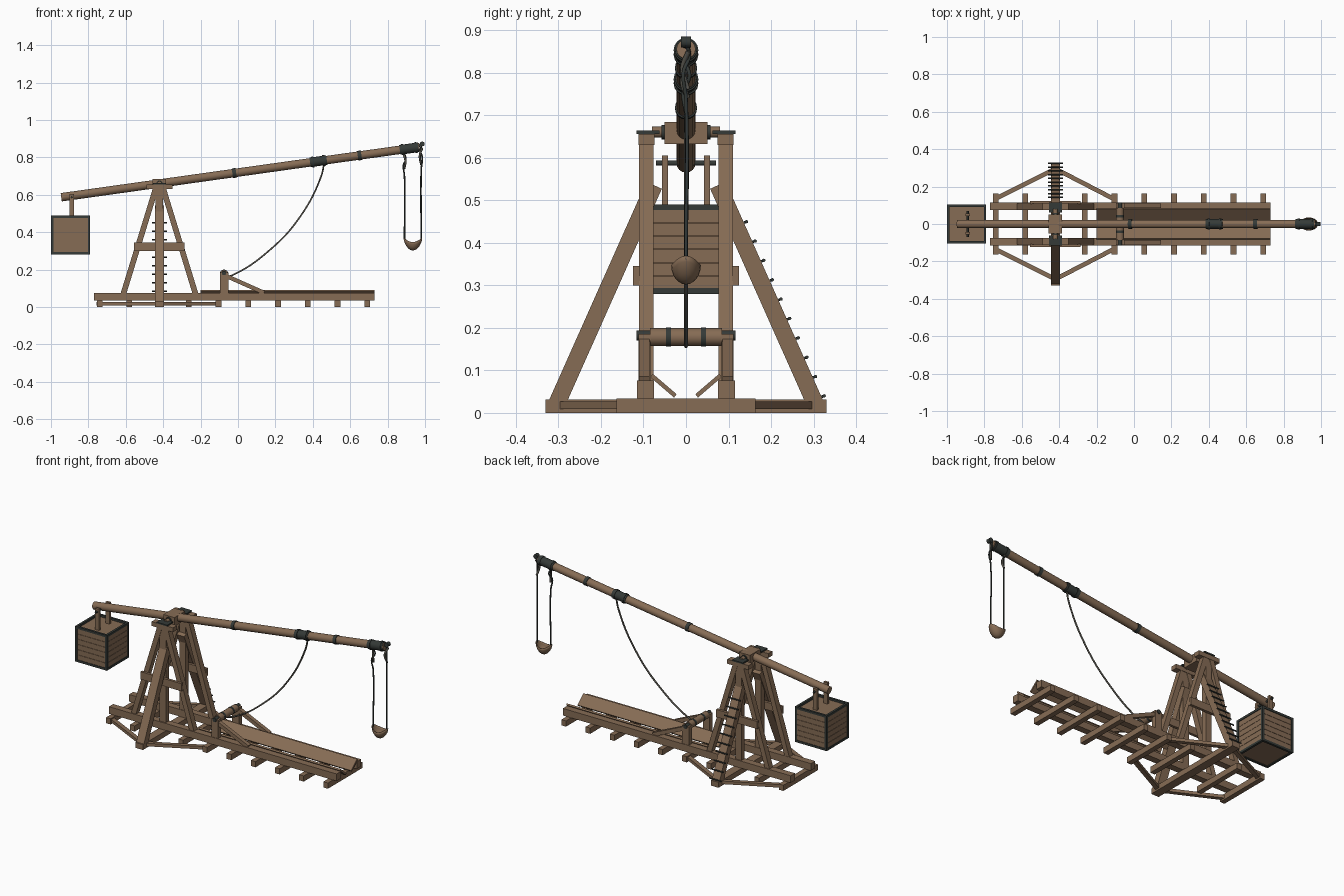
import bpy, bmesh, math
from mathutils import Vector, Matrix

if "Cube" in bpy.data.objects:
    bpy.data.objects.remove(bpy.data.objects["Cube"])


def material(name, rgb):
    m = bpy.data.materials.new(name)
    m.use_nodes = True
    m.diffuse_color = (*rgb, 1)
    m.node_tree.nodes["Principled BSDF"].inputs["Base Color"].default_value = (*rgb, 1)
    return m


WOOD = material("brown wood", (0.24, 0.15, 0.09))
IRON = material("dark iron", (0.035, 0.042, 0.038))
ROPE = material("grey rope", (0.09, 0.085, 0.07))


def finish(name, bm, mat):
    bmesh.ops.recalc_face_normals(bm, faces=bm.faces)
    mesh = bpy.data.meshes.new(name)
    bm.to_mesh(mesh)
    bm.free()
    mesh.materials.append(mat)
    ob = bpy.data.objects.new(name, mesh)
    bpy.context.collection.objects.link(ob)
    return ob


def aligned(a, b):
    """Frame at the middle of a-b: x is sideways, z runs along the part."""
    a, b = Vector(a), Vector(b)
    d = (b - a).normalized()
    side = d.cross(Vector((0, 0, 1)))
    side = side.normalized() if side.length > 1e-4 else Vector((0, 1, 0))
    rot = Matrix((side, d.cross(side), d)).transposed().to_4x4()
    return Matrix.Translation((a + b) / 2) @ rot, (b - a).length


def beam(name, a, b, wide, thick, mat=WOOD):
    m, length = aligned(a, b)
    bm = bmesh.new()
    bmesh.ops.create_cube(bm, size=1, matrix=m @ Matrix.Diagonal((wide, thick, length, 1)))
    return finish(name, bm, mat)


def box(name, lo, hi, mat=WOOD):
    lo, hi = Vector(lo), Vector(hi)
    bm = bmesh.new()
    bmesh.ops.create_cube(bm, size=1, matrix=Matrix.Translation((lo + hi) / 2)
                          @ Matrix.Diagonal((*(hi - lo), 1)))
    return finish(name, bm, mat)


def rod(name, a, b, r, mat=WOOD, sides=16):
    m, length = aligned(a, b)
    bm = bmesh.new()
    bmesh.ops.create_cone(bm, cap_ends=True, segments=sides, radius1=r, radius2=r,
                          depth=length, matrix=m)
    for f in bm.faces:
        f.smooth = len(f.verts) == 4
    return finish(name, bm, mat)


def rope(name, points, r, mat=ROPE):
    cu = bpy.data.curves.new(name, "CURVE")
    cu.dimensions = "3D"
    cu.bevel_depth, cu.bevel_resolution, cu.resolution_u = r, 1, 6
    cu.use_fill_caps = True
    sp = cu.splines.new("BEZIER")
    sp.bezier_points.add(len(points) - 1)
    for p, co in zip(sp.bezier_points, points):
        p.co = co
        p.handle_left_type = p.handle_right_type = "AUTO"
    cu.materials.append(mat)
    bpy.context.collection.objects.link(bpy.data.objects.new(name, cu))


AX = -0.42          # axle position along the base


def arm_at(x, dy=0, dz=0):
    return (x, dy, 0.587 + 0.14 * (x + 0.945) + dz)


# Base cross bars
for i in range(10):
    x = -0.74 + 0.159 * i
    if i == 2:
        box("long_cross_bar", (AX - 0.025, -0.33, 0), (AX + 0.025, 0.33, 0.032))
    else:
        box("cross_bar", (x - 0.015, -0.163, 0), (x + 0.015, 0.163, 0.034))

# Parts that repeat on both sides
for side, s in (("left", 1), ("right", -1)):
    def y(v):
        return v * s

    def sbox(name, x0, x1, y0, y1, z0, z1, mat=WOOD):
        a, b = sorted((y(y0), y(y1)))
        box(f"{side}_{name}", (x0, a, z0), (x1, b, z1), mat)

    sbox("rail", -0.77, 0.73, 0.075, 0.115, 0.034, 0.076)

    # Outrigger ties and raking brace
    for end in (-0.75, -0.10):
        beam(f"{side}_outrigger_tie", (end, y(0.13), 0.018), (AX, y(0.295), 0.018), 0.024, 0.018)
    beam(f"{side}_raking_brace", (AX, y(0.308), 0.012), (AX, y(0.075), 0.535), 0.05, 0.04)

    # A-frame
    for d in (-1, 1):
        beam(f"{side}_frame_leg", (AX + d * 0.193, y(0.093), 0.07),
             (AX + d * 0.018, y(0.093), 0.64), 0.034, 0.03)
    sbox("centre_post", AX - 0.02, AX + 0.02, 0.078, 0.108, 0.07, 0.64)
    sbox("frame_crosspiece", AX - 0.135, AX + 0.135, 0.108, 0.124, 0.30, 0.345)
    sbox("frame_cap", AX - 0.07, AX + 0.07, 0.074, 0.112, 0.63, 0.656)
    sbox("cap_plate", AX - 0.035, AX + 0.035, 0.062, 0.116, 0.656, 0.664, IRON)
    rod(f"{side}_axle_collar", (AX, y(0.05), 0.66), (AX, y(0.058), 0.66), 0.017, IRON)

    # Trough plank with its iron clip
    beam(f"{side}_trough_plank", (-0.20, y(0.053), 0.066), (0.73, y(0.053), 0.066), 0.01, 0.01)
    plank = bpy.context.collection.objects[-1]
    for v in plank.data.vertices:
        across, up = (1 if v.co.y * s > 0.053 else -1), (1 if v.co.z > 0.066 else -1)
        v.co.y = y(0.053 + across * 0.028 - up * 0.003)
        v.co.z = 0.064 + across * 0.024 + up * 0.004

    # Winch stand
    sbox("winch_post", -0.097, -0.052, 0.084, 0.112, 0.07, 0.185)
    beam(f"{side}_winch_brace", (-0.06, y(0.098), 0.165), (0.14, y(0.098), 0.076), 0.024, 0.022)
    rod(f"{side}_winch_band", (-0.075, y(0.035), 0.178), (-0.075, y(0.047), 0.178), 0.0225, IRON)

    # Counterweight hanger
    sbox("weight_hanger", -0.902, -0.876, 0.042, 0.057, 0.47, 0.605)

# Ladder pegs on one brace
for i in range(10):
    py, pz = 0.325 - 0.0203 * i, 0.04 + 0.0455 * i
    rod("ladder_peg", (AX - 0.04, py, pz), (AX + 0.04, py, pz), 0.004, IRON, 8)
    for d in (-0.022, 0.022):
        rod("peg_bracket", (AX + d, py - 0.022, pz - 0.008), (AX + d, py, pz), 0.003, IRON, 6)

# Winch roller
rod("winch_roller", (-0.075, -0.085, 0.178), (-0.075, 0.085, 0.178), 0.021)
rod("winch_axle", (-0.075, -0.116, 0.182), (-0.075, 0.116, 0.182), 0.012, IRON)

# Axle and arm saddle
rod("axle", (AX, -0.08, 0.66), (AX, 0.08, 0.66), 0.013)
box("arm_saddle", (AX - 0.036, -0.05, 0.632), (AX + 0.036, 0.05, 0.684))

# Throwing arm with iron bands
rod("throwing_arm", arm_at(-0.945), arm_at(0.97), 0.0225)
for x0, x1, r in ((-0.03, -0.01, 0.026), (0.385, 0.475, 0.0255), (0.64, 0.66, 0.026),
                  (0.865, 0.965, 0.026)):
    rod("arm_band", arm_at(x0), arm_at(x1), r, IRON)
for x in (0.40, 0.46, 0.88, 0.95):
    rod("band_rim", arm_at(x - 0.006), arm_at(x + 0.006), 0.029, IRON)
rod("arm_prong", arm_at(0.96, 0, 0.008), arm_at(0.992, 0, 0.012), 0.008, IRON, 8)
rod("prong_ring", (0.985, -0.012, 0.872), (0.985, 0.012, 0.872), 0.013, IRON, 12)
rod("hanger_pin", (-0.889, -0.07, 0.587), (-0.889, 0.07, 0.587), 0.006, IRON, 10)

# Counterweight box: planked walls in an iron frame
CX, HALF, Z0, Z1 = -0.895, 0.105, 0.28, 0.49
box("weight_core", (CX - 0.098, -0.098, Z0 + 0.005), (CX + 0.098, 0.098, Z1 - 0.012))
for i in range(6):
    z = Z0 + 0.012 + i * 0.031
    for d in (-1, 1):
        u, v = sorted((d * 0.096, d * 0.102))
        box("weight_side_plank", (CX - 0.094, u, z), (CX + 0.094, v, z + 0.0295))
        box("weight_end_plank", (CX + u, -0.094, z), (CX + v, 0.094, z + 0.0295))
F = 0.013
for d in (-1, 1):
    u, v = sorted((d * HALF, d * (HALF - F)))
    for z in (Z0, Z1 - F):
        box("weight_frame_side", (CX - HALF, u, z), (CX + HALF, v, z + F), IRON)
        box("weight_frame_end", (CX + u, -HALF, z), (CX + v, HALF, z + F), IRON)
    for e in (-1, 1):
        p, q = sorted((e * HALF, e * (HALF - F)))
        box("weight_frame_corner", (CX + u, p, Z0), (CX + v, q, Z1), IRON)

# Pull rope from arm to winch
rope("pull_rope", [arm_at(0.46, 0, -0.02), (0.445, 0, 0.70), (0.33, 0, 0.48),
                   (0.17, 0, 0.305), (-0.03, 0, 0.17), (-0.075, 0, 0.157)], 0.005)

# Sling cords with knotted tops
rope("inner_sling_cord", [(0.89, 0, 0.82), (0.897, 0.008, 0.79), (0.885, -0.006, 0.76),
                          (0.89, 0, 0.70), (0.89, 0, 0.36)], 0.0045, IRON)
rope("outer_sling_cord", [(0.985, 0, 0.87), (0.975, 0.008, 0.84), (0.985, -0.006, 0.80),
                          (0.98, 0, 0.74), (0.98, 0, 0.36)], 0.0045, IRON)
rope("inner_sling_lashing", [(0.885, 0.006, 0.82), (0.895, -0.008, 0.78), (0.89, 0.004, 0.74)], 0.006)
rope("outer_sling_lashing", [(0.985, 0.006, 0.85), (0.972, -0.008, 0.81), (0.98, 0.004, 0.76)], 0.006)

# Sling pouch: half bowl with raised ends
bm = bmesh.new()
bmesh.ops.create_uvsphere(bm, u_segments=20, v_segments=12, radius=1)
bmesh.ops.delete(bm, geom=[v for v in bm.verts if v.co.z > 0.01], context="VERTS")
for v in bm.verts:
    lift = 0.022 * v.co.x ** 2
    v.co = Vector((0.935 + 0.05 * v.co.x, 0.035 * v.co.y, 0.347 + 0.045 * v.co.z + lift))
for f in bm.faces:
    f.smooth = True
pouch = finish("sling_pouch", bm, WOOD)
shell = pouch.modifiers.new("thickness", "SOLIDIFY")
shell.thickness = 0.004
